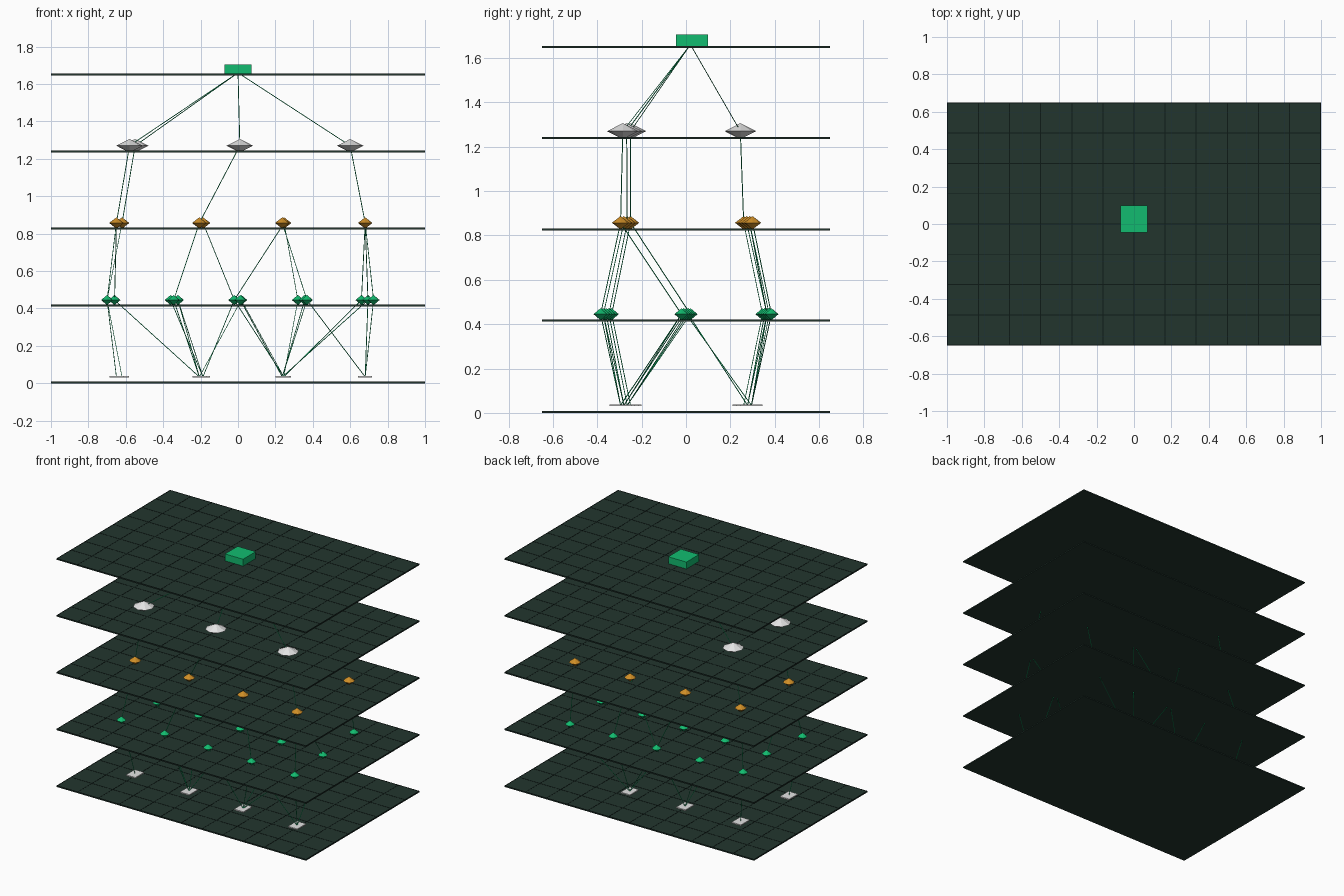
import bpy, bmesh
from mathutils import Vector, Matrix

cube = bpy.data.objects.get("Cube")
if cube:
    bpy.data.objects.remove(cube, do_unlink=True)


def material(name, rgb):
    mat = bpy.data.materials.new(name)
    mat.use_nodes = True
    mat.diffuse_color = (*rgb, 1)
    bsdf = next(n for n in mat.node_tree.nodes if n.type == "BSDF_PRINCIPLED")
    bsdf.inputs["Base Color"].default_value = (*rgb, 1)
    return mat


PLATE = material("dark_green", (0.016, 0.036, 0.027))
GRID = material("near_black_green", (0.004, 0.010, 0.008))
GREEN = material("emerald", (0.006, 0.50, 0.16))
AMBER = material("amber", (0.62, 0.27, 0.02))
SILVER = material("silver", (0.78, 0.78, 0.78))


def finish(bm, name, mat):
    mesh = bpy.data.meshes.new(name)
    bm.normal_update()
    bm.to_mesh(mesh)
    bm.free()
    mesh.materials.append(mat)
    obj = bpy.data.objects.new(name, mesh)
    bpy.context.scene.collection.objects.link(obj)
    return obj


def add_box(bm, center, size):
    matrix = Matrix.Translation(center) @ Matrix.Diagonal((*size, 1))
    bmesh.ops.create_cube(bm, size=1, matrix=matrix)


def add_gem(bm, center, radius, height):
    # Two cones joined at their rims
    for sign in (1, -1):
        bottom, top = (radius, 0) if sign > 0 else (0, radius)
        offset = Vector((0, 0, sign * height / 2))
        bmesh.ops.create_cone(bm, cap_ends=False, segments=8, radius1=bottom,
                              radius2=top, depth=height,
                              matrix=Matrix.Translation(center + offset))
    bmesh.ops.remove_doubles(bm, verts=bm.verts, dist=0.0005)


def add_link(bm, start, end, radius=0.0022):
    span = end - start
    turn = span.to_track_quat("Z", "Y").to_matrix().to_4x4()
    bmesh.ops.create_cone(bm, cap_ends=True, segments=4, radius1=radius,
                          radius2=radius, depth=span.length,
                          matrix=Matrix.Translation((start + end) / 2) @ turn)


def row(first, last, count, z):
    # Evenly spaced points between two plan positions
    a, b = Vector((*first, z)), Vector((*last, z))
    return [a.lerp(b, i / (count - 1)) for i in range(count)]


# Five stacked plates, each with grid lines on top
WIDTH, DEPTH, THICK, STEP = 2.0, 1.3, 0.008, 0.4115
for level in range(5):
    z = THICK / 2 + level * STEP
    bm = bmesh.new()
    add_box(bm, (0, 0, z), (WIDTH, DEPTH, THICK))
    finish(bm, f"plate_{level + 1}", PLATE)
    bm = bmesh.new()
    top = z + THICK / 2
    for i in range(13):
        x = (i / 12 - 0.5) * (WIDTH - 0.005)
        add_box(bm, (x, 0, top), (0.005, DEPTH, 0.002))
    for i in range(9):
        y = (i / 8 - 0.5) * (DEPTH - 0.005)
        add_box(bm, (0, y, top), (WIDTH, 0.005, 0.002))
    finish(bm, f"grid_lines_{level + 1}", GRID)

# Node positions on each level
pads = row((-0.65, -0.25), (0.68, -0.295), 4, 0.034) \
    + row((-0.62, 0.26), (0.245, 0.295), 3, 0.034)
small = row((-0.70, -0.335), (0.725, -0.385), 5, 0.445) \
    + row((-0.66, 0.02), (0.695, -0.02), 5, 0.445) \
    + row((-0.70, 0.345), (0.66, 0.385), 5, 0.445)
middle = row((-0.65, -0.25), (0.68, -0.295), 4, 0.857) \
    + row((-0.62, 0.26), (0.68, 0.30), 4, 0.857)
large = row((-0.58, -0.25), (0.6, -0.285), 3, 1.27) \
    + [Vector((-0.55, 0.245, 1.27))]
root = Vector((0, 0.02, 1.66))

# Flat base pads
for i, p in enumerate(pads):
    bm = bmesh.new()
    add_box(bm, p, (0.075, 0.1, 0.008))
    finish(bm, f"base_pad_{i + 1}", SILVER)

# Faceted gem nodes
for name, points, mat, radius, height in (
        ("small_gem", small, GREEN, 0.032, 0.027),
        ("middle_gem", middle, AMBER, 0.039, 0.03),
        ("large_gem", large, SILVER, 0.071, 0.036)):
    for i, p in enumerate(points):
        bm = bmesh.new()
        add_gem(bm, p, radius, height)
        finish(bm, f"{name}_{i + 1}", mat)

# Top block
bm = bmesh.new()
add_box(bm, (0, 0.027, 1.68), (0.145, 0.145, 0.05))
finish(bm, "top_block", GREEN)

# Thin links between neighbouring levels: upper index to lower indices
root_links = {0: range(4)}
large_links = {0: [0], 1: [1], 2: [3], 3: [4]}
middle_links = {0: [0, 5], 1: [1], 2: [3], 3: [4, 9],
                4: [10], 5: [12], 6: [12, 13], 7: [14]}
pad_links = {0: [0], 1: [1, 5, 6, 7], 2: [2, 3, 8, 9], 3: [3, 4, 9],
             4: [10], 5: [6, 11, 12], 6: [7, 12, 13, 14]}
for name, sources, targets, links in (
        ("top_links", [root], large, root_links),
        ("upper_links", large, middle, large_links),
        ("middle_links", middle, small, middle_links),
        ("lower_links", pads, small, pad_links)):
    bm = bmesh.new()
    for a, ends in links.items():
        for b in ends:
            add_link(bm, sources[a], targets[b])
    finish(bm, name, GREEN)
